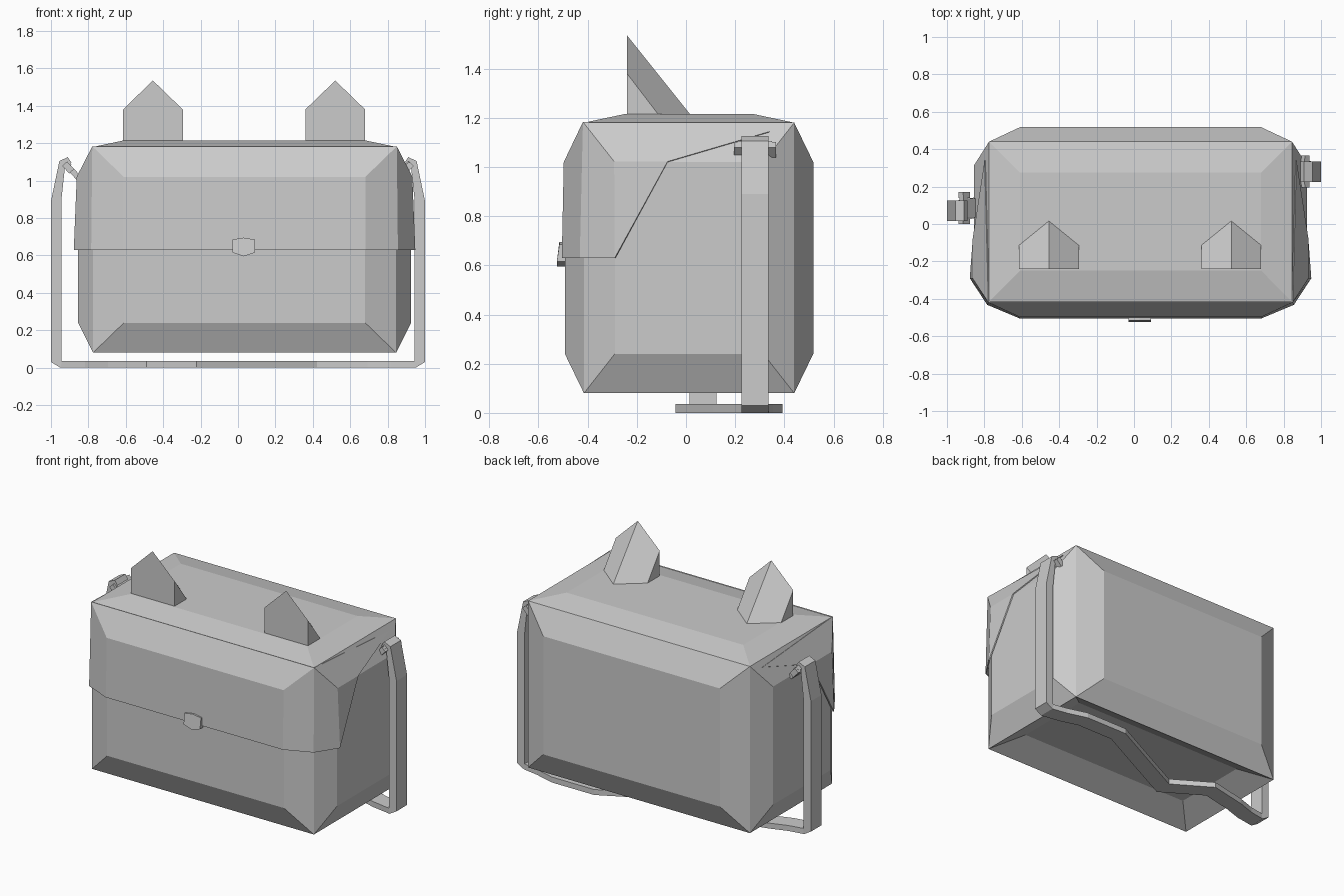
import bpy, bmesh
from mathutils import Vector

if "Cube" in bpy.data.objects:
    bpy.data.objects.remove(bpy.data.objects["Cube"])

CX, CY = 0.035, 0.0125   # the bag sits slightly off the overall centre


def link_mesh(name, bm, loc=(0, 0, 0)):
    me = bpy.data.meshes.new(name)
    bm.to_mesh(me)
    bm.free()
    ob = bpy.data.objects.new(name, me)
    ob.location = loc
    bpy.context.collection.objects.link(ob)
    return ob


def add_mesh(name, verts, faces, loc=(0, 0, 0)):
    bm = bmesh.new()
    vs = [bm.verts.new(v) for v in verts]
    for f in faces:
        bm.faces.new([vs[i] for i in f])
    bmesh.ops.recalc_face_normals(bm, faces=bm.faces)
    return link_mesh(name, bm, loc)


def loft(name, sections):
    """Skin a list of four-point cross-sections and cap both ends."""
    verts = [p for s in sections for p in s]
    n = len(sections)
    faces = [(0, 1, 2, 3), tuple(range(4 * n - 4, 4 * n))]
    for k in range(n - 1):
        for i in range(4):
            j = (i + 1) % 4
            faces.append((4 * k + i, 4 * k + j, 4 * k + 4 + j, 4 * k + 4 + i))
    return add_mesh(name, verts, faces)


def box(name, center, size, tilt=0.0):
    bm = bmesh.new()
    bmesh.ops.create_cube(bm, size=1)
    bmesh.ops.scale(bm, vec=size, verts=bm.verts)
    ob = link_mesh(name, bm, center)
    ob.rotation_euler = (0, tilt, 0)


# Bag body: a box whose faces are inset and puffed out (bottom pushed in)
HALF = Vector((0.81, 0.4275, 0.55))      # corners
PANEL = Vector((0.645, 0.262, 0.39))     # inset panels
bm = bmesh.new()
bmesh.ops.create_cube(bm, size=2)
bmesh.ops.scale(bm, vec=HALF, verts=bm.verts)
for f in list(bm.faces):
    n = f.normal.copy()
    axis = max(range(3), key=lambda i: abs(n[i]))
    bulge = (0.08, 0.0775, 0.035 if n.z > 0 else -0.09)[axis]
    bmesh.ops.inset_individual(bm, faces=[f], thickness=0.1)
    for v in f.verts:
        for i in range(3):
            size = HALF[i] + bulge if i == axis else PANEL[i]
            if axis == 0 and i == 1:
                size = 0.302
            v.co[i] = size if v.co[i] > 0 else -size
link_mesh("bag_body", bm, (CX, CY, 0.63))

# Front flap: right half, mirrored, with a little thickness
flap = add_mesh("front_flap", [
    (0, -0.419, 1.183), (0, -0.497, 1.02), (0, -0.505, 0.63),
    (0.646, -0.497, 1.02), (0.646, -0.505, 0.63),
    (0.814, -0.419, 1.183), (0.82, -0.432, 0.63),
    (0.897, -0.292, 1.022), (0.913, -0.29, 0.63),
    (0.897, -0.075, 1.022), (0.834, 0.34, 1.144),
], [(0, 1, 3, 5), (1, 2, 4, 3), (5, 3, 4, 6), (5, 6, 8, 7),
    (7, 8, 9), (5, 7, 9, 10)], (CX, 0, 0))
mir = flap.modifiers.new("mirror", 'MIRROR')
mir.use_clip = True
sol = flap.modifiers.new("thickness", 'SOLIDIFY')
sol.thickness = 0.008
sol.offset = -1

# Clasp: a small shield
outline = [(-0.06, 0.685), (0, 0.695), (0.06, 0.685),
           (0.06, 0.615), (0, 0.595), (-0.06, 0.615)]
clasp_v = [(x, -0.515 if z > 0.65 else -0.525, z) for x, z in outline]
clasp_v += [(x, -0.488, z) for x, z in outline]
add_mesh("clasp", clasp_v,
         [(0, 1, 4, 5), (1, 2, 3, 4), tuple(range(6, 12))]
         + [(i, (i + 1) % 6, (i + 1) % 6 + 6, i + 6) for i in range(6)],
         (CX - 0.005, 0, 0))

# Ears: flat front, sloping back ridge
for name, x in (("left_ear", -0.455), ("right_ear", 0.52)):
    add_mesh(name, [
        (-0.16, -0.24, 1.21), (0.16, -0.24, 1.21), (0.16, -0.24, 1.38),
        (0, -0.24, 1.535), (-0.16, -0.24, 1.38),
        (-0.16, -0.11, 1.21), (0, 0.02, 1.21), (0.16, -0.11, 1.21),
    ], [(0, 1, 2, 3, 4), (0, 4, 5), (1, 7, 2), (4, 3, 6, 5),
        (3, 2, 7, 6), (0, 5, 6, 7, 1)], (x, 0, 0))

# Strap: hangs from both sides and lies in a wave along the ground
W = 0.055
LEFT_Y, RIGHT_Y = 0.07, 0.28
SIDE = [((0.91, 1.125), (0.89, 1.095)), ((0.955, 1.105), (0.925, 1.075)),
        ((1.0, 0.89), (0.945, 0.89)), ((1.0, 0.03), (0.945, 0.036)),
        ((0.95, 0.0), (0.94, 0.036))]
WAVE = [(-0.95, LEFT_Y), (-0.83, 0.09), (-0.71, 0.13), (-0.48, 0.18),
        (-0.22, 0.02), (0.06, 0.16), (0.41, 0.337), (0.70, 0.337),
        (0.83, 0.30), (0.95, RIGHT_Y)]


def side_section(s, outer, inner, y):
    (ox, oz), (ix, iz) = outer, inner
    return [(s * ox, y - W, oz), (s * ox, y + W, oz),
            (s * ix, y + W, iz), (s * ix, y - W, iz)]


def wave_section(k):
    """Mitred cross-section so the ribbon keeps its width round the bends."""
    a, b, c = (Vector(WAVE[i]) for i in (k - 1, k, k + 1))
    n1, n2 = [Vector((-d.y, d.x)).normalized() for d in (b - a, c - b)]
    m = (n1 + n2) * (W / (1 + n1.dot(n2)))
    p, q = b - m, b + m
    return [(p.x, p.y, 0), (q.x, q.y, 0), (q.x, q.y, 0.036), (p.x, p.y, 0.036)]


sections = [side_section(-1, o, i, LEFT_Y) for o, i in SIDE]
sections += [wave_section(k) for k in range(1, len(WAVE) - 1)]
sections += [side_section(1, o, i, RIGHT_Y) for o, i in reversed(SIDE)]
loft("strap", sections)

# Strap clips: cross bar, two prongs and a tab into the bag on each side
for side, s, y in (("left", -1, LEFT_Y + 0.015), ("right", 1, RIGHT_Y)):
    tilt = s * 0.75
    box(side + "_clip_bar", (s * 0.912, y, 1.085), (0.03, 0.14, 0.03), tilt)
    for k, part in ((-1, "_clip_front_prong"), (1, "_clip_back_prong")):
        box(side + part, (s * 0.908, y + k * 0.07, 1.07),
            (0.035, 0.03, 0.055), tilt)
    box(side + "_clip_tab", (s * 0.885, y, 1.05), (0.03, 0.10, 0.10), tilt)
